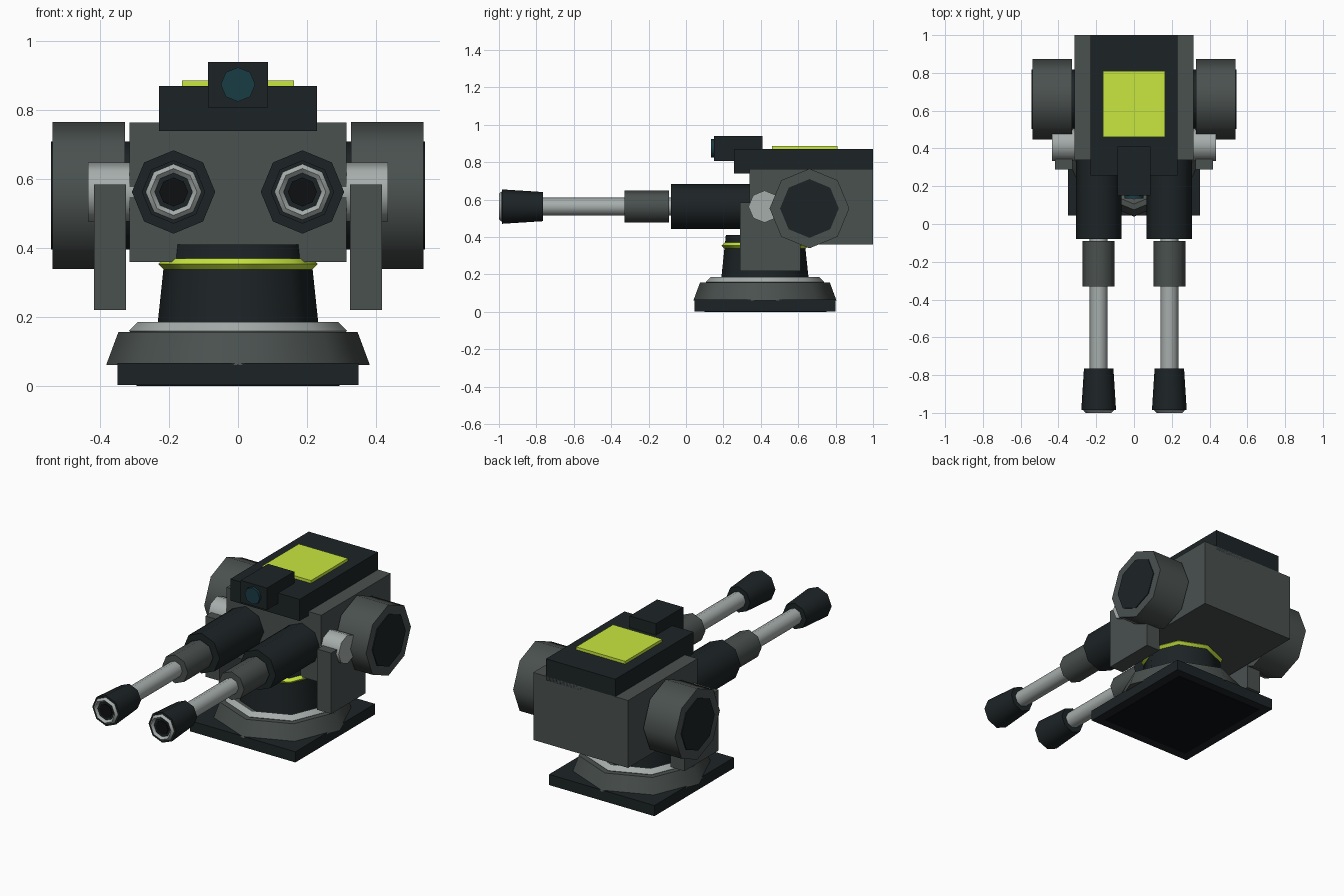
import bpy, bmesh, math

if "Cube" in bpy.data.objects:
    bpy.data.objects.remove(bpy.data.objects["Cube"])


def material(name, rgb):
    m = bpy.data.materials.new(name)
    m.diffuse_color = (*rgb, 1)
    m.use_nodes = True
    m.node_tree.nodes["Principled BSDF"].inputs["Base Color"].default_value = m.diffuse_color
    return m


DARK = material("dark_metal", (0.012, 0.017, 0.019))
GREY = material("grey_metal", (0.068, 0.082, 0.078))
SILVER = material("silver_metal", (0.38, 0.42, 0.41))
LIME = material("lime_paint", (0.58, 0.80, 0.05))
LENS = material("lens_glass", (0.01, 0.045, 0.06))
BLACK = material("black", (0.004, 0.005, 0.006))


def finish(name, bm, mat):
    bmesh.ops.recalc_face_normals(bm, faces=bm.faces)
    me = bpy.data.meshes.new(name)
    bm.to_mesh(me)
    bm.free()
    me.materials.append(mat)
    me.shade_smooth()
    me.set_sharp_from_angle(angle=math.radians(50))
    ob = bpy.data.objects.new(name, me)
    bpy.context.collection.objects.link(ob)
    return ob


def box(name, x, y, z, mat):
    """Box from (min, max) ranges."""
    bm = bmesh.new()
    bmesh.ops.create_cube(bm, size=1)
    for v in bm.verts:
        v.co = [r[0] if c < 0 else r[1] for c, r in zip(v.co, (x, y, z))]
    return finish(name, bm, mat)


def lathe(name, profile, axis, centre, mat, ring=False, n=8):
    """Turn (radius, distance) points around an axis; ring closes the section."""
    bm = bmesh.new()
    loops = []
    for r, t in profile:
        loop = []
        for i in range(n):
            a, b = r * math.cos(math.tau * i / n), r * math.sin(math.tau * i / n)
            p = {"X": (t, a, b), "Y": (a, t, b), "Z": (a, b, t)}[axis]
            loop.append(bm.verts.new([u + c for u, c in zip(p, centre)]))
        loops.append(loop)
    pairs = list(zip(loops, loops[1:]))
    if ring:
        pairs.append((loops[-1], loops[0]))
    else:
        bm.faces.new(loops[0])
        bm.faces.new(loops[-1])
    for lo, hi in pairs:
        for i in range(n):
            j = (i + 1) % n
            bm.faces.new((lo[i], lo[j], hi[j], hi[i]))
    return finish(name, bm, mat)


def trim(name, major, minor, axis, t, centre, mat):
    """Thin ring with a diamond section."""
    section = [(major, t - minor), (major + minor, t), (major, t + minor), (major - minor, t)]
    return lathe(name, section, axis, centre, mat, ring=True)


# Pedestal
BASE = (0, 0.422, 0)
box("base_underside", (-0.295, 0.295), (0.10, 0.75), (0, 0.01), BLACK)
box("base_plate", (-0.35, 0.35), (0.045, 0.80), (0.003, 0.067), DARK)
lathe("base_skirt", [(0.383, 0.06), (0.347, 0.157)], "Z", BASE, GREY)
trim("base_bearing", 0.29, 0.026, "Z", 0.16, BASE, SILVER)
lathe("neck", [(0.236, 0.155), (0.209, 0.41)], "Z", BASE, DARK)
trim("neck_ring", 0.216, 0.016, "Z", 0.354, BASE, LIME)

# Head
box("head_body", (-0.315, 0.315), (0.34, 1.0), (0.36, 0.765), GREY)
box("top_deck", (-0.23, 0.23), (0.256, 1.0), (0.74, 0.87), DARK)
box("top_panel", (-0.163, 0.163), (0.46, 0.81), (0.86, 0.887), LIME)
box("sensor_housing", (-0.087, 0.087), (0.15, 0.41), (0.808, 0.94), DARK)
lathe("sensor_lens", [(0.05, 0.135), (0.05, 0.16)], "Y", (0, 0, 0.875), LENS)

for s, side in ((-1, "left"), (1, "right")):
    # Yoke arm, pivot and drum
    box(side + "_yoke_arm", sorted((s * 0.325, s * 0.418)), (0.288, 0.612), (0.22, 0.585), GREY)
    lathe(side + "_pivot", [(0.086, s * 0.30), (0.086, s * 0.435)], "X", (0, 0.42, 0.563), SILVER)
    drum = (0, 0.66, 0.553)
    lathe(side + "_drum", [(0.213, s * 0.328), (0.213, s * 0.538)], "X", drum, GREY)
    lathe(side + "_drum_core", [(0.157, s * 0.31), (0.157, s * 0.543)], "X", drum, DARK)

    # Gun barrel
    gun = (s * 0.187, 0, 0.563)
    lathe(side + "_barrel_sleeve", [(0.121, -0.08), (0.121, 0.36)], "Y", gun, DARK)
    lathe(side + "_barrel_collar", [(0.085, -0.33), (0.085, -0.09)], "Y", gun, GREY)
    lathe(side + "_barrel", [(0.048, -0.80), (0.048, -0.06)], "Y", gun, SILVER)
    lathe(side + "_muzzle", [(0.092, -0.985), (0.078, -0.765)], "Y", gun, DARK)
    trim(side + "_muzzle_ring", 0.068, 0.013, "Y", -0.987, gun, SILVER)
    lathe(side + "_bore", [(0.042, -0.99), (0.042, -0.97)], "Y", gun, BLACK)
